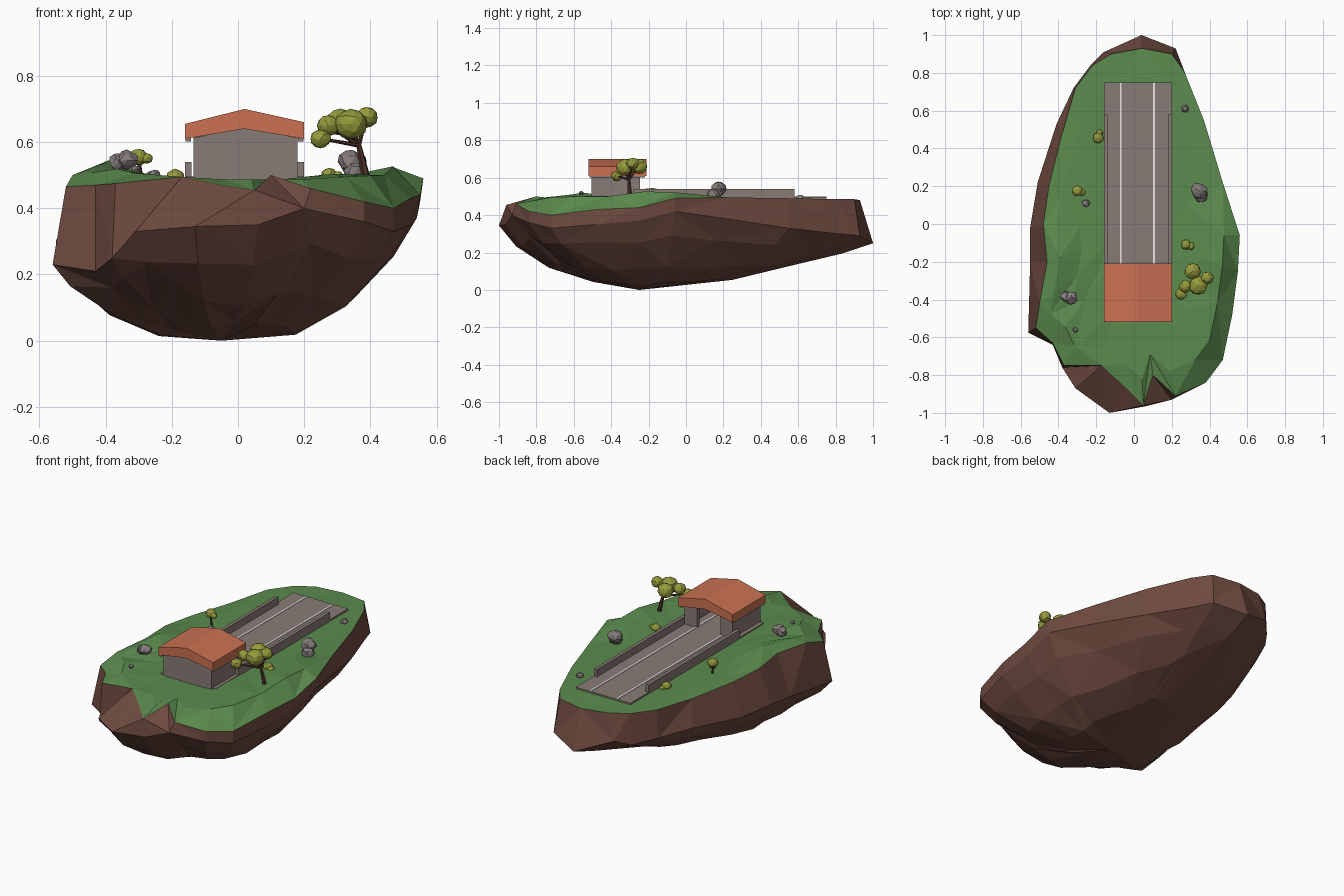
import bpy, bmesh, math, random
from mathutils import Vector, Matrix

if "Cube" in bpy.data.objects:
    bpy.data.objects.remove(bpy.data.objects["Cube"])

random.seed(4)


def mat(name, r, g, b):
    m = bpy.data.materials.new(name)
    m.diffuse_color = (r, g, b, 1)
    m.use_nodes = True
    m.node_tree.nodes["Principled BSDF"].inputs["Base Color"].default_value = m.diffuse_color
    return m


GRASS = mat("grass_green", .105, .26, .076)
EARTH = mat("earth_brown", .165, .072, .053)
ROOF = mat("roof_orange", .60, .165, .085)
CONCRETE = mat("concrete", .25, .20, .18)
WHITE = mat("line_white", .85, .85, .83)
STONE = mat("stone_grey", .24, .20, .20)
LEAF = mat("leaf_olive", .30, .33, .045)
BARK = mat("bark_brown", .08, .032, .022)


def finish(name, bm, *mats):
    bmesh.ops.recalc_face_normals(bm, faces=bm.faces)
    me = bpy.data.meshes.new(name)
    bm.to_mesh(me)
    bm.free()
    for m in mats:
        me.materials.append(m)
    ob = bpy.data.objects.new(name, me)
    bpy.context.collection.objects.link(ob)
    return ob


def prism(name, profile, y0, y1, m):
    """Extrude an x-z profile along y."""
    bm = bmesh.new()
    a, b = [[bm.verts.new((x, y, z)) for x, z in profile] for y in (y0, y1)]
    n = len(a)
    bm.faces.new(a)
    bm.faces.new(b[::-1])
    for i in range(n):
        bm.faces.new((a[i], a[(i + 1) % n], b[(i + 1) % n], b[i]))
    return finish(name, bm, m)


def box(name, x0, x1, y0, y1, z0, z1, m):
    return prism(name, [(x0, z0), (x1, z0), (x1, z1), (x0, z1)], y0, y1, m)


# --- island: grass rim, wide rock belly, tapering keel
rim = [(.04, .93, .48), (-.12, .90, .485), (-.22, .84, .485), (-.31, .72, .485),
       (-.38, .48, .48), (-.45, .20, .49), (-.48, 0, .50), (-.46, -.20, .51),
       (-.50, -.42, .50), (-.52, -.55, .465), (-.43, -.63, .47), (-.37, -.75, .475),
       (-.17, -.75, .495), (-.05, -.86, .47), (.05, -.96, .455), (.10, -.80, .50),
       (.22, -.91, .46), (.38, -.84, .42), (.47, -.72, .40), (.52, -.48, .43),
       (.55, -.25, .44), (.56, -.06, .49), (.47, .22, .495), (.37, .55, .49),
       (.27, .80, .485), (.20, .90, .485)]
belly = [(.04, 1.0, .25), (-.16, .91, .33), (-.23, .84, .30), (-.32, .72, .32),
         (-.41, .53, .33), (-.51, .22, .30), (-.55, -.02, .30), (-.55, -.20, .28),
         (-.555, -.40, .25), (-.56, -.575, .23), (-.43, -.64, .21), (-.38, -.76, .25),
         (-.31, -.87, .33), (-.13, -1.0, .345), (.06, -.965, .35), (.20, -.93, .40),
         (.24, -.91, .39), (.38, -.84, .36), (.47, -.72, .33), (.52, -.48, .35),
         (.54, -.25, .37), (.55, -.06, .42), (.47, .22, .38), (.37, .55, .33),
         (.26, .82, .30), (.22, .93, .29)]
keel_pts = [(-1, .35), (-.9, .22), (-.72, .10), (-.3, 0), (0, .015), (.3, .07),
            (.6, .14), (.8, .19), (1, .25)]


def keel(y):
    for (y0, z0), (y1, z1) in zip(keel_pts, keel_pts[1:]):
        if y <= y1:
            return z0 + (z1 - z0) * (y - y0) / (y1 - y0)
    return keel_pts[-1][1]


def ground(x, y):
    z = .487
    for hx, hy, sx, sy, h in ((-.40, -.22, .10, .24, .060), (.44, -.15, .09, .22, .048),
                              (-.32, -.56, .10, .12, .03), (.32, -.55, .09, .15, .03)):
        z += h * math.exp(-((x - hx) / sx) ** 2 - ((y - hy) / sy) ** 2)
    return z


bm = bmesh.new()
rings = []
for s in (.33, .6, .85):                      # grass surface
    ring = []
    for x, y, z in rim:
        px, py = x * s, -.05 + (y + .05) * s
        ring.append((px, py, ground(px, py)))
    rings.append(ring)
rings += [rim, belly]
for s in (.88, .66, .38):                     # underside
    ring = []
    for x, y, z in belly:
        j = random.uniform(-.03, .03) * s
        px, py = -.05 + (x + .05) * (s + j), -.2 + (y + .2) * (s + j)
        ring.append((px, py, max(.002, keel(py) + (z - keel(y)) * s ** 3 + random.uniform(-.008, .012))))
    rings.append(ring)
loops = [[bm.verts.new(p) for p in r] for r in rings]
n = len(rim)
top, low = bm.verts.new((0, -.05, .487)), bm.verts.new((-.05, -.25, 0))
for i in range(n):
    k = (i + 1) % n
    bm.faces.new((top, loops[0][i], loops[0][k]))
    bm.faces.new((low, loops[-1][k], loops[-1][i])).material_index = 1
    for r in range(len(loops) - 1):
        a, b, c, d = loops[r][i], loops[r + 1][i], loops[r + 1][k], loops[r][k]
        tris = ((a, b, c), (a, c, d)) if (i + r) % 2 else ((a, b, d), (b, c, d))
        for t in tris:
            bm.faces.new(t).material_index = int(r >= 3)
finish("island", bm, GRASS, EARTH)

# --- runway deck, side walls and painted lines
box("runway_deck", -.16, .20, -.50, .75, .45, .496, CONCRETE)
for side, x0 in (("left", -.16), ("right", .18)):
    box("runway_wall_" + side, x0, x0 + .02, -.28, .58, .46, .54, CONCRETE)
for side, x in (("left", -.07), ("right", .105)):
    box("runway_line_" + side, x - .005, x + .005, -.46, .75, .495, .499, WHITE)

# --- hangar: gabled front, side walls, open back between two piers
prism("hangar_front", [(-.135, .45), (.18, .45), (.18, .612), (.02, .645), (-.135, .612)],
      -.505, -.48, CONCRETE)
for side, x0, e0, p0, p1 in (("left", -.135, -.16, -.135, -.055), ("right", .155, .18, .10, .18)):
    box("hangar_wall_" + side, x0, x0 + .025, -.48, -.245, .45, .62, CONCRETE)
    box("hangar_pier_" + side, p0, p1, -.27, -.245, .45, .625, CONCRETE)
    box("eave_beam_" + side, e0 + .002, e0 + .018, -.515, -.22, .602, .615, CONCRETE)
prism("hangar_roof", [(-.16, .61), (.02, .64), (.20, .61), (.20, .66), (.02, .70), (-.16, .655)],
      -.52, -.21, ROOF)


def blob(name, x, y, z, r, m, jitter, squash=1.0):
    """Faceted ball with uneven corners."""
    bm = bmesh.new()
    bmesh.ops.create_icosphere(bm, subdivisions=2, radius=r)
    for v in bm.verts:
        v.co *= 1 + random.uniform(-jitter, jitter)
        v.co = Vector((v.co.x + x, v.co.y + y, v.co.z * squash + z))
    return finish(name, bm, m)


def branch(name, p, q, r0, r1):
    p, q = Vector(p), Vector(q)
    d = q - p
    bm = bmesh.new()
    bmesh.ops.create_cone(bm, cap_ends=True, segments=6, radius1=r0, radius2=r1, depth=d.length)
    bm.transform(Matrix.Translation((p + q) / 2) @ d.to_track_quat('Z', 'Y').to_matrix().to_4x4())
    return finish(name, bm, BARK)


# --- tree beside the hangar
fork = (.365, -.305, .59)
branch("tree_trunk", (.385, -.30, .50), fork, .013, .008)
for i, (x, y, z, r) in enumerate([(.25, -.37, .610, .031), (.272, -.33, .65, .034),
                                  (.31, -.25, .66, .044), (.34, -.325, .655, .05),
                                  (.388, -.285, .675, .034)]):
    branch(f"tree_branch_{i}", fork, (x, y, z), .007, .004)
    blob(f"tree_leaves_{i}", x, y, z, r, LEAF, .06, .92)

# --- bushes, one of them on a stem
branch("small_tree_stem", (-.29, .17, .47), (-.30, .17, .55), .007, .005)
for i, (x, y, z, r) in enumerate([(-.30, .175, .555, .029), (-.275, .165, .55, .018),
                                  (-.19, .455, .495, .028), (-.182, .483, .49, .018),
                                  (.275, -.11, .50, .026), (.30, -.118, .495, .02)]):
    blob(f"bush_leaves_{i}", x, y, z, r, LEAF, .06, .85)

# --- stones
for i, (x, y, z, r) in enumerate([(.345, .175, .54, .042), (.355, .15, .51, .036),
                                  (-.335, -.39, .545, .034), (-.36, -.385, .54, .03),
                                  (.27, .61, .492, .02), (-.255, .11, .50, .02),
                                  (-.31, -.56, .518, .013)]):
    blob(f"stone_{i}", x, y, z, r, STONE, .14, .85)
